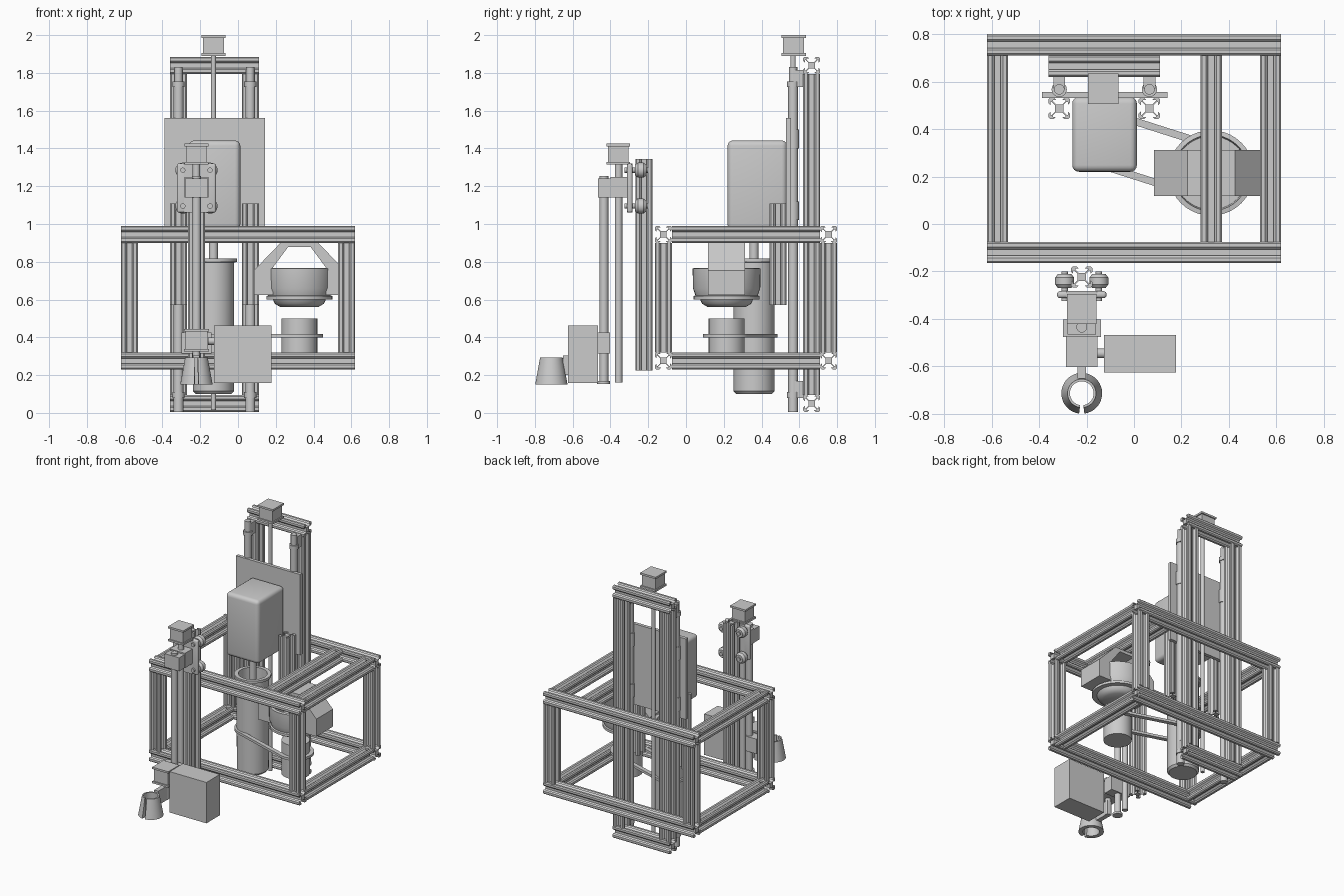
import bpy, bmesh, math
from mathutils import Vector, Matrix

if "Cube" in bpy.data.objects:
    bpy.data.objects.remove(bpy.data.objects["Cube"])

# ---------- helpers ----------
PERM = {'X': lambda a, b, c: (c, a, b), 'Y': lambda a, b, c: (b, c, a), 'Z': lambda a, b, c: (a, b, c)}

def finish(name, bm, smooth=False):
    bmesh.ops.recalc_face_normals(bm, faces=bm.faces[:])
    me = bpy.data.meshes.new(name)
    bm.to_mesh(me)
    bm.free()
    ob = bpy.data.objects.new(name, me)
    bpy.context.collection.objects.link(ob)
    if smooth:
        bpy.ops.object.select_all(action='DESELECT')
        ob.select_set(True)
        bpy.context.view_layer.objects.active = ob
        bpy.ops.object.shade_smooth_by_angle(angle=math.radians(35))
    return ob

def prism(name, pts, a0, a1, axis='Z', at=(0, 0), smooth=False):
    """Sweep a closed 2D outline from a0 to a1; at = offset of the outline."""
    bm = bmesh.new()
    f = bm.faces.new([bm.verts.new(PERM[axis](p[0] + at[0], p[1] + at[1], a0)) for p in pts])
    ext = bmesh.ops.extrude_face_region(bm, geom=[f])['geom']
    bmesh.ops.translate(bm, vec=PERM[axis](0, 0, a1 - a0), verts=[v for v in ext if isinstance(v, bmesh.types.BMVert)])
    return finish(name, bm, smooth)

def box(name, x, y, z, bevel=0.0):
    bm = bmesh.new()
    bmesh.ops.create_cube(bm, size=1)
    for v in bm.verts:
        v.co = Vector([(r[0] + r[1]) / 2 + c * (r[1] - r[0]) for r, c in zip((x, y, z), v.co)])
    if bevel:
        bmesh.ops.bevel(bm, geom=bm.edges[:], offset=bevel, segments=4, profile=0.5, affect='EDGES')
    return finish(name, bm, bevel > 0)

def lathe(name, prof, centre, axis='Z', start=0.0, sweep=2 * math.pi, n=40):
    """Spin a closed (radius, height) outline; partial sweeps get end caps."""
    full = sweep > 6.28
    bm = bmesh.new()
    rings = []
    for i in range(n if full else n + 1):
        t = start + sweep * i / n
        rings.append([bm.verts.new(Vector(PERM[axis](r * math.cos(t), r * math.sin(t), h)) + Vector(centre))
                      for r, h in prof])
    for i in range(n):
        A, B = rings[i], rings[(i + 1) % len(rings)]
        for j in range(len(prof)):
            k = (j + 1) % len(prof)
            bm.faces.new((A[j], A[k], B[k], B[j]))
    if not full:
        bm.faces.new(rings[0])
        bm.faces.new(rings[-1])
    bmesh.ops.remove_doubles(bm, verts=bm.verts[:], dist=1e-5)
    bmesh.ops.dissolve_degenerate(bm, edges=bm.edges[:], dist=1e-5)
    return finish(name, bm, True)

def circle(r, n=24):
    return [(r * math.cos(2 * math.pi * i / n), r * math.sin(2 * math.pi * i / n)) for i in range(n)]

def rod(name, x, y, z0, z1, r):
    return prism(name, circle(r), z0, z1, 'Z', (x, y), True)

# slotted aluminium rail outline: one corner hook plus slot, turned four times
H = 0.045
HOOK = [(1, .84), (.84, 1), (.5, 1), (.3, .8), (.6, .8), (.6, .68), (.3, .38),
        (-.3, .38), (-.6, .68), (-.6, .8), (-.3, .8), (-.5, 1)]
RAIL = []
for q in range(4):
    c, s = [(1, 0), (0, 1), (-1, 0), (0, -1)][q]
    RAIL += [((x * c - y * s) * H, (x * s + y * c) * H) for x, y in HOOK]

def rail(name, axis, a0, a1, u, v):
    return prism(name, RAIL, a0, a1, axis, (u, v))

def motor(name, x, y, z0, z1, h=0.0625):
    """Stepper: two end plates around a narrower core."""
    t = 0.014
    box(name + "_core", (x - h * .87, x + h * .87), (y - h * .87, y + h * .87), (z0 + t, z1 - t))
    for end, z in (("bottom", z0), ("top", z1 - t)):
        box(name + "_" + end + "_plate", (x - h, x + h), (y - h, y + h), (z, z + t))

# ---------- base frame ----------
for lv, z in (("lower", .275), ("upper", .945)):
    for fb, y in (("front", -.12), ("back", .755)):
        rail(f"frame_{lv}_{fb}_rail", 'X', -.62, .62, y, z)
    for sd, x in (("left", -.575), ("right", .575)):
        rail(f"frame_{lv}_{sd}_rail", 'Y', -.075, .71, z, x)
for fb, y in (("front", -.12), ("back", .755)):
    for sd, x in (("left", -.575), ("right", .575)):
        rail(f"frame_{fb}_{sd}_post", 'Z', .32, .90, x, y)
rail("frame_inner_rail", 'Y', -.075, .71, .945, .325)

# ---------- tall lift column ----------
CX = -.125
for sd, x in (("left", CX - .19), ("right", CX + .19)):
    rail(f"column_{sd}_post", 'Z', .095, 1.795, x, .665)
    rod(f"guide_{sd}_rod", x, .567, .005, 1.75, .026)
    rod(f"guide_{sd}_top_cap", x, .567, 1.75, 1.83, .022)
    for end, z in (("lower", .08), ("upper", 1.725)):
        rod(f"guide_{sd}_{end}_collar", x, .567, z, z + .03, .032)
        box(f"guide_{sd}_{end}_bracket", (x - .025, x + .025), (.57, .625), (z, z + .09))
    for i, z in enumerate((1.02, 1.4)):
        rod(f"guide_{sd}_bearing_{i}", x, .567, z, z + .1, .032)
    rail(f"carriage_{sd}_arm", 'Z', .57, 1.108, x, .487)
rail("column_bottom_rail", 'X', -.36, .11, .665, .05)
rail("column_top_rail", 'X', -.36, .11, .665, 1.84)
rod("lift_screw", -.13, .567, .015, 1.89, .014)
motor("lift_motor", -.13, .57, 1.89, 2.0, .064)

# ---------- lifting head ----------
box("head_plate", (-.388, .142), (.53, .555), (.96, 1.562))
box("head_housing", (-.26, .012), (.22, .535), (.97, 1.442), .028)
rod("head_spindle", -.13, .36, .55, .98, .024)

# ---------- tall vessel ----------
lathe("vessel", [(0, .10), (.095, .10), (.108, .115), (.11, .795), (.125, .80), (.125, .818),
                 (.098, .818), (.095, .13), (0, .13)], (-.13, .36, 0))

# ---------- drive drum, belt and bowl ----------
DX, DY = .325, .215
rod("drive_drum", DX, DY, .25, .50, .096)
A, B = Vector((-.13, .36)), Vector((DX, DY))
ang = math.atan2(B.y - A.y, B.x - A.x)
def loop(r):
    out = []
    for c, off in ((B, ang - math.pi / 2), (A, ang + math.pi / 2)):
        out += [c + r * Vector((math.cos(off + math.pi * i / 20), math.sin(off + math.pi * i / 20))) for i in range(21)]
    return out
bm = bmesh.new()
rings = [[bm.verts.new((p.x, p.y, z)) for p in loop(r)] for r, z in ((.125, .40), (.125, .418), (.094, .418), (.094, .40))]
for k in range(4):
    R, S = rings[k], rings[(k + 1) % 4]
    for i in range(len(R)):
        j = (i + 1) % len(R)
        bm.faces.new((R[i], R[j], S[j], S[i]))
finish("drive_belt", bm, True)
lathe("hanging_bowl", [(0, .56), (.10, .56), (.13, .578), (.14, .60), (.175, .60), (.175, .618), (.165, .622),
                       (.178, .66), (.18, .765), (.16, .768), (.155, .65), (0, .65)], (DX, DY, 0))
# arched hanger, outline as (z, x)
half = [(.90, .10), (.755, .24), (.625, .24), (.625, .14), (.77, .14), (.878, .06)]
prism("bowl_hanger", half + [(z, -x) for z, x in reversed(half)], .117, .312, 'Y', (0, DX))

# ---------- front arm: rail, wheeled carriage ----------
AX = -.22
rail("arm_rail", 'Z', .225, 1.345, AX, -.223)
box("arm_carriage_plate", (AX - .065, AX + .065), (-.312, -.283), (1.06, 1.32))
for sx in (-1, 1):
    side = "left" if sx < 0 else "right"
    wx = AX + sx * .072
    box(f"arm_carriage_{side}_edge", (wx - .032, wx + .032), (-.312, -.283), (1.06, 1.32), .012)
    for i, z in enumerate((1.095, 1.285)):
        lathe(f"arm_{side}_wheel_{i}", [(0, -.03), (.028, -.03), (.04, -.014), (.04, .014), (.028, .03), (0, .03)],
              (wx, -.24, z), 'Y', n=24)
        prism(f"arm_{side}_axle_{i}", circle(.014, 12), -.325, -.20, 'Y', (z, wx), True)
motor("arm_motor", AX, -.358, 1.315, 1.425)
rod("arm_screw", AX, -.357, .16, 1.32, .02)
box("arm_top_block", (AX - .063, AX + .063), (-.40, -.312), (1.14, 1.25))
box("arm_rod_clamp", (AX - .06, AX + .06), (-.465, -.40), (1.14, 1.24))
rod("arm_rod", AX, -.434, .16, 1.255, .023)
rod("arm_rod_foot", AX, -.436, .153, .168, .034)

# ---------- gripper end ----------
box("slide_block", (AX - .08, AX + .08), (-.475, -.402), (.315, .425))
motor("gripper_motor", AX, -.537, .325, .445, .066)
rod("gripper_shaft", AX, -.537, .20, .33, .02)
box("gripper_arm", (AX - .017, AX + .017), (-.65, -.52), (.20, .305))
prism("tank_pipe", circle(.02), -.16, -.12, 'X', (-.545, .38), True)
box("tank", (-.127, .177), (-.625, -.467), (.157, .462))
lathe("gripper_cup", [(.086, .15), (.06, .293), (.05, .293), (.056, .15)], (AX, -.713, 0),
      start=-math.pi / 2 + .13, sweep=2 * math.pi - .26)
